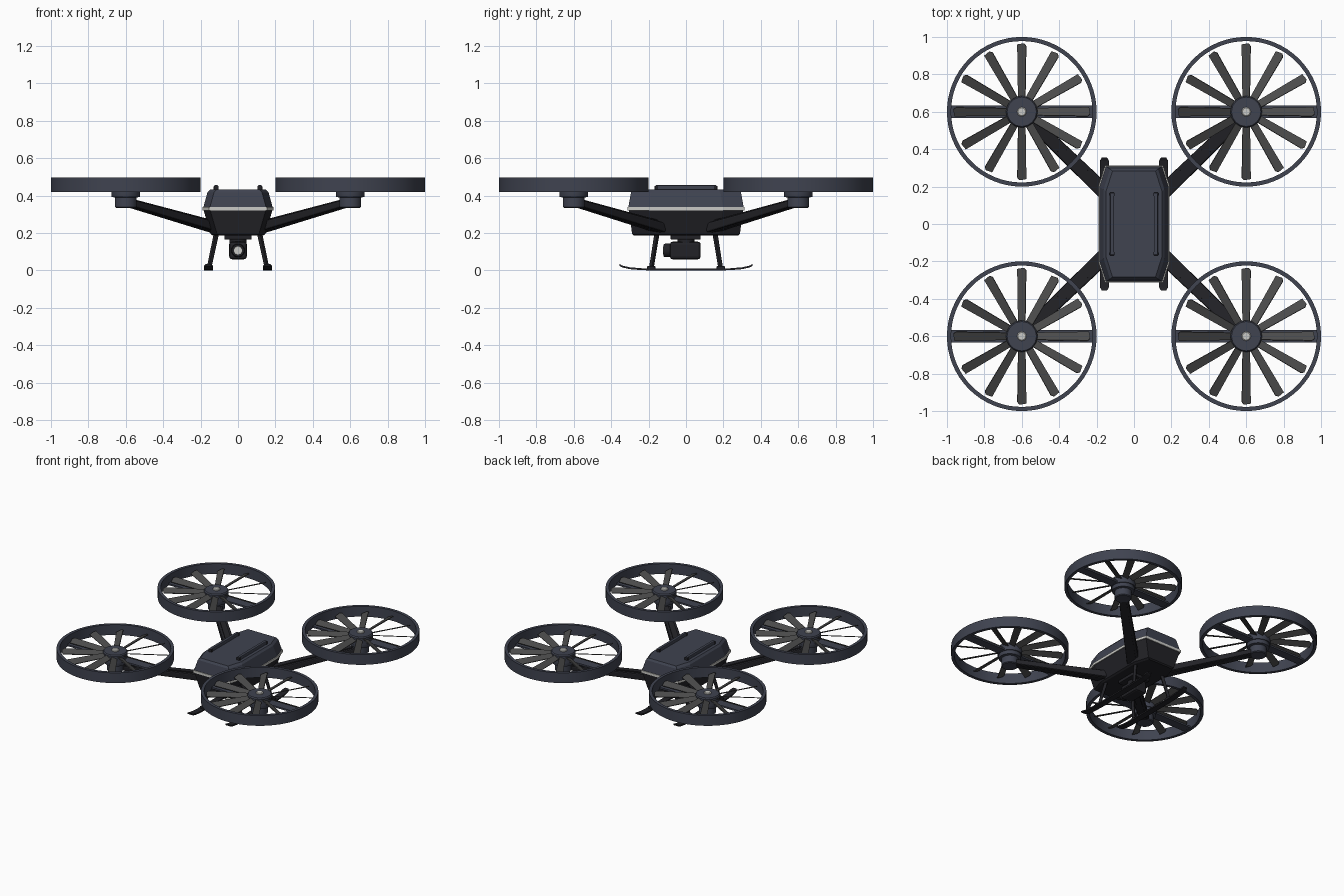
import bpy, bmesh
from math import radians, pi, sin, cos
from mathutils import Vector, Matrix

if "Cube" in bpy.data.objects:
    bpy.data.objects.remove(bpy.data.objects["Cube"])


def material(name, rgb):
    m = bpy.data.materials.new(name)
    m.diffuse_color = (*rgb, 1)
    m.use_nodes = True
    m.node_tree.nodes["Principled BSDF"].inputs["Base Color"].default_value = m.diffuse_color
    return m


SLATE = material("slate", (0.05, 0.056, 0.08))
BLACK = material("black", (0.016, 0.016, 0.02))
BLADE = material("blade_grey", (0.07, 0.07, 0.07))
SILVER = material("silver", (0.6, 0.6, 0.57))


def finish(name, bm, mat, bevel=0, smooth=False):
    bmesh.ops.recalc_face_normals(bm, faces=bm.faces)
    if bevel:
        bmesh.ops.bevel(bm, geom=bm.edges[:], offset=bevel, segments=2,
                        profile=0.5, affect='EDGES', clamp_overlap=True)
    me = bpy.data.meshes.new(name)
    bm.to_mesh(me)
    bm.free()
    ob = bpy.data.objects.new(name, me)
    bpy.context.collection.objects.link(ob)
    me.materials.append(mat)
    if smooth:
        bpy.ops.object.select_all(action='DESELECT')
        ob.select_set(True)
        bpy.context.view_layer.objects.active = ob
        bpy.ops.object.shade_smooth_by_angle(angle=radians(35))
    return ob


def loft(name, rings, mat, bevel=0, smooth=False, closed=False):
    bm = bmesh.new()
    vs = [[bm.verts.new(p) for p in r] for r in rings]
    n = len(rings[0])
    pairs = list(zip(vs, vs[1:])) + ([(vs[-1], vs[0])] if closed else [])
    for a, b in pairs:
        for i in range(n):
            j = (i + 1) % n
            bm.faces.new((a[i], a[j], b[j], b[i]))
    if not closed:
        bm.faces.new(vs[0])
        bm.faces.new(vs[-1])
    return finish(name, bm, mat, bevel, smooth)


def box(name, center, size, mat, bevel=0):
    bm = bmesh.new()
    bmesh.ops.create_cube(bm, size=1, matrix=Matrix.Translation(center) @ Matrix.Diagonal((*size, 1)))
    return finish(name, bm, mat, bevel)


def lathe(name, center, profile, mat, n=48, closed=False, rot=Matrix.Identity(3)):
    c = Vector(center)
    rings = [[c + rot @ Vector((r * cos(2 * pi * i / n), r * sin(2 * pi * i / n), z))
              for i in range(n)] for r, z in profile]
    return loft(name, rings, mat, smooth=True, closed=closed)


def beam(name, a, b, size_a, size_b, mat, bevel=0):
    """Tapered rectangular bar; sizes are (width, thickness)."""
    a, b = Vector(a), Vector(b)
    d = (b - a).normalized()
    side = d.cross(Vector((0, 0, 1))).normalized()
    up = side.cross(d)
    rings = [[p + side * s[0] / 2 * u + up * s[1] / 2 * v
              for u, v in ((-1, -1), (1, -1), (1, 1), (-1, 1))]
             for p, s in ((a, size_a), (b, size_b))]
    return loft(name, rings, mat, bevel)


def octagon(hx, hy, z, cx=0.035, cy=0.11):
    return [(hx, -hy + cy, z), (hx, hy - cy, z), (hx - cx, hy, z), (-hx + cx, hy, z),
            (-hx, hy - cy, z), (-hx, -hy + cy, z), (-hx + cx, -hy, z), (hx - cx, -hy, z)]


# Body shells and light seam
loft("lower_body", [octagon(.135, .28, .187), octagon(.147, .288, .195),
                    octagon(.184, .306, .323)], BLACK)
loft("body_seam", [octagon(.19, .312, .322), octagon(.19, .312, .34)], SILVER)
loft("upper_body", [octagon(.185, .308, .339), octagon(.163, .294, .418),
                    octagon(.15, .283, .432)], SLATE)

# Top rails and their end feet
for s in (-1, 1):
    box("top_rail", (s * .117, 0, .443), (.022, .33, .026), SLATE, .005)
    for e in (-1, 1):
        box("rail_foot", (s * .117, e * .158, .44), (.026, .02, .026), BLACK, .004)

# Arms, motors and ducted rotors
for sx in (-1, 1):
    for sy in (-1, 1):
        c = Vector((sx * .6, sy * .6, 0))
        root = (sx * .12, sy * .135, .228)
        tip = (sx * .59, sy * .59, .362)
        beam("arm", root, tip, (.085, .05), (.065, .036), BLACK, .008)
        beam("arm_ridge", (root[0], root[1], .23), (tip[0], tip[1], .364),
             (.045, .062), (.035, .044), BLACK)
        lathe("motor", c, [(.052, .335), (.058, .34), (.058, .39), (.075, .393),
                           (.077, .398), (.077, .425)], SLATE, 32)
        lathe("duct_ring", c, [(.378, .42), (.4, .42), (.4, .497), (.378, .497)],
              SLATE, 64, True)
        lathe("rotor_hub", c, [(.084, .42), (.084, .472), (.078, .48)], SLATE, 32)
        lathe("hub_cap", c, [(.025, .478), (.025, .486), (.02, .49)], SILVER, 20)
        for s in (-1, 1):
            box("duct_strut", c + Vector((s * .23, 0, .43)), (.31, .066, .012), SLATE)
        # Twelve pitched blades with clipped tips
        outline = [(.06, -.021), (.352, -.026), (.366, -.012), (.36, .026), (.06, .021)]
        for k in range(12):
            m = (Matrix.Translation(c + Vector((0, 0, .458)))
                 @ Matrix.Rotation(k * pi / 6, 4, 'Z') @ Matrix.Rotation(radians(-25), 4, 'X'))
            loft("rotor_blade", [[m @ Vector((x, y, z)) for x, y in outline]
                                 for z in (-.003, .003)], BLADE)

# Landing gear: splayed legs on upturned skids
path = [(-.355, .029), (-.34, .021), (-.3, .012), (-.24, .007), (-.17, .005)]
path += [(-y, z) for y, z in reversed(path)]
for sx in (-1, 1):
    rings = []
    for i, (y, z) in enumerate(path):
        w = .014 if i in (0, len(path) - 1) else .023
        rings.append([(sx * .158 + u * w, y, z + v * .005)
                      for u, v in ((-1, -1), (1, -1), (1, 1), (-1, 1))])
    loft("skid", rings, BLACK)
    for sy in (-1, 1):
        beam("leg", (sx * .115, sy * .155, .2), (sx * .156, sy * .186, .008),
             (.022, .022), (.02, .02), BLACK, .004)
        box("leg_foot", (sx * .157, sy * .186, .015), (.034, .045, .016), BLACK, .004)

# Camera under the belly
box("camera_mount", (0, -.002, .178), (.145, .16, .026), BLACK, .005)
lathe("camera_neck", (0, 0, 0), [(.045, .14), (.045, .17)], BLACK, 24)
box("camera_body", (0, -.004, .107), (.094, .165, .094), BLACK, .014)
turn = Matrix.Rotation(pi / 2, 3, 'X')
lathe("lens_barrel", (0, 0, .107), [(.036, .08), (.036, .113), (.032, .119)], BLACK, 32, rot=turn)
lathe("lens_glass", (0, 0, .107), [(.024, .115), (.022, .122)], SILVER, 24, rot=turn)
